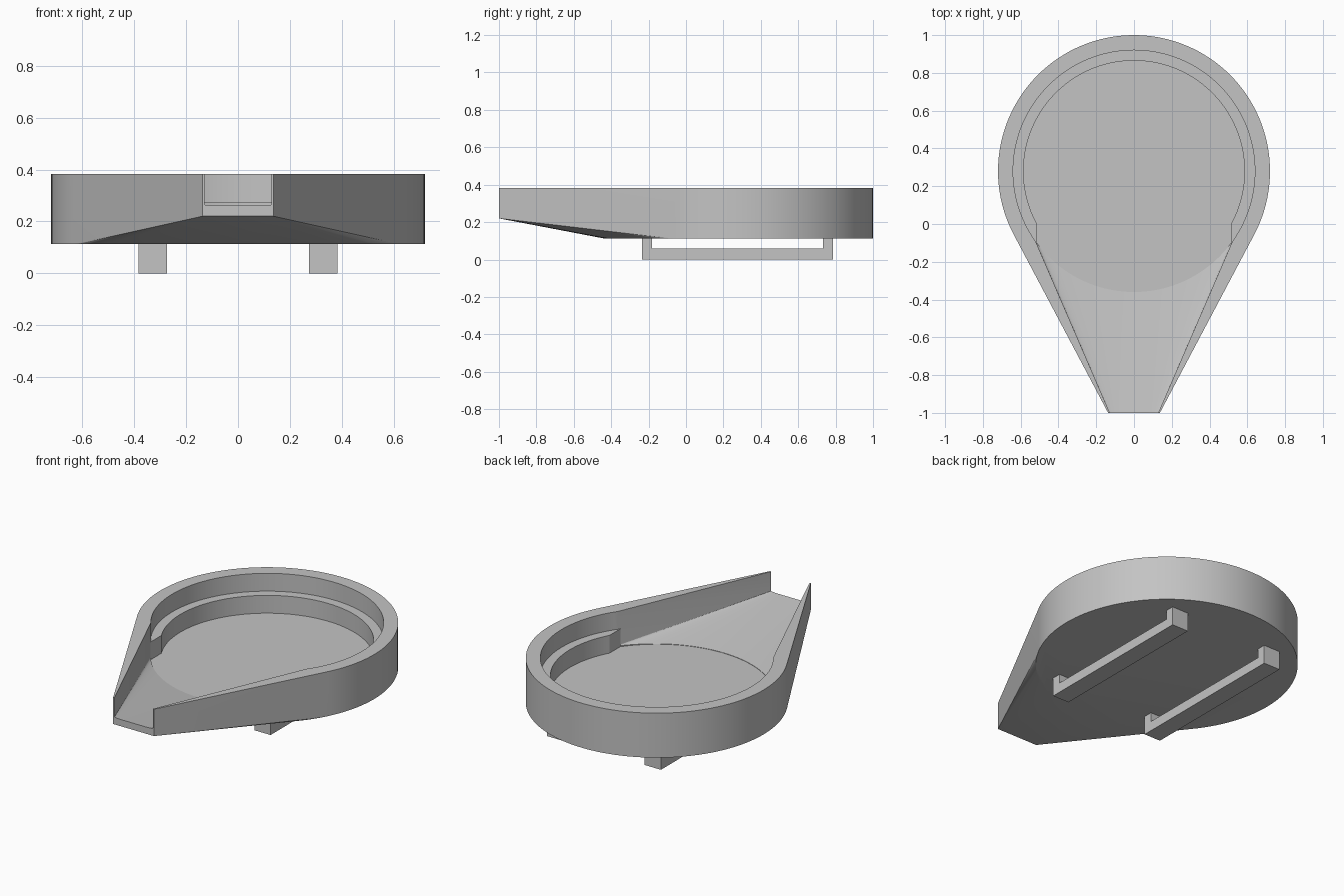
import bpy, bmesh
from math import cos, sin, radians, tau

if "Cube" in bpy.data.objects:
    bpy.data.objects.remove(bpy.data.objects["Cube"], do_unlink=True)

SEGMENTS = 128
CENTRE_Y = 0.28
RIM_Z, BASE_Z, FLOOR_Z, LEDGE_Z = 0.383, 0.113, 0.167, 0.275

grey = bpy.data.materials.new("plain grey")
grey.use_nodes = True
grey.diffuse_color = (0.55, 0.55, 0.55, 1)
grey.node_tree.nodes["Principled BSDF"].inputs["Base Color"].default_value = grey.diffuse_color


def finish(name, bm):
    bmesh.ops.recalc_face_normals(bm, faces=bm.faces)
    mesh = bpy.data.meshes.new(name)
    bm.to_mesh(mesh)
    bm.free()
    mesh.materials.append(grey)
    obj = bpy.data.objects.new(name, mesh)
    bpy.context.collection.objects.link(obj)
    return obj


def smooth(obj):
    bpy.ops.object.select_all(action="DESELECT")
    obj.select_set(True)
    bpy.context.view_layer.objects.active = obj
    bpy.ops.object.shade_smooth_by_angle(angle=radians(20))


def arc(radius, start, end, steps):
    return [(radius * cos(start + (end - start) * i / steps),
             CENTRE_Y + radius * sin(start + (end - start) * i / steps))
            for i in range(steps + 1)]


def hull(name, radius, bottom, top, mouth_x=0, mouth_z=0, mouth_ys=()):
    """Convex shell round a disc and, if wanted, a raised rectangular mouth."""
    bm = bmesh.new()
    for x, y in arc(radius, 0, tau, SEGMENTS)[:-1]:
        for z in (bottom, top):
            bm.verts.new((x, y, z))
    for y in mouth_ys:
        for x in (-mouth_x, mouth_x):
            for z in (mouth_z, top):
                bm.verts.new((x, y, z))
    bmesh.ops.convex_hull(bm, input=bm.verts)
    bmesh.ops.dissolve_limit(bm, angle_limit=radians(0.2), verts=bm.verts, edges=bm.edges)
    return finish(name, bm)


def prism(name, points, offset):
    bm = bmesh.new()
    face = bm.faces.new([bm.verts.new(p) for p in points])
    grown = bmesh.ops.extrude_face_region(bm, geom=[face])["geom"]
    bmesh.ops.translate(bm, vec=offset, verts=[g for g in grown if isinstance(g, bmesh.types.BMVert)])
    return finish(name, bm)


# Teardrop tray with its floor rising towards the open spout
tray = hull("tray_body", 0.72, BASE_Z, RIM_Z, 0.137, 0.22, (-1,))
cutters = [
    hull("spout_cutter", 0.626, FLOOR_Z, 0.5, 0.085, LEDGE_Z, (-1, -1.1)),
    hull("bowl_cutter", 0.64, FLOOR_Z, 0.5),
]
for cutter in cutters:
    cutter.hide_render = True
    mod = tray.modifiers.new("hollow", "BOOLEAN")
    mod.operation = "DIFFERENCE"
    mod.solver = "EXACT"
    mod.object = cutter
bpy.context.view_layer.update()
hollow = bpy.data.meshes.new_from_object(tray.evaluated_get(bpy.context.evaluated_depsgraph_get()))
tray.modifiers.clear()
tray.data = hollow
for cutter in cutters:
    bpy.data.objects.remove(cutter, do_unlink=True)
smooth(tray)

# Inner ledge following the round wall, with pointed ends
outer = arc(0.642, radians(-37), radians(217), 100)
inner = arc(0.585, radians(208.7), radians(-28.7), 100)
ledge = prism("inner_ledge", [(x, y, FLOOR_Z - 0.01) for x, y in outer + inner],
              (0, 0, LEDGE_Z - FLOOR_Z + 0.01))
smooth(ledge)

# Two U-shaped rails under the tray
front, back, post, bar = -0.235, 0.787, 0.054, 0.058
top = BASE_Z + 0.01
profile = [(front, 0), (back, 0), (back, top), (back - post, top), (back - post, bar),
           (front + post, bar), (front + post, top), (front, top)]
for name, x in (("left_rail", 0.274), ("right_rail", -0.383)):
    prism(name, [(x, y, z) for y, z in profile], (0.109, 0, 0))
